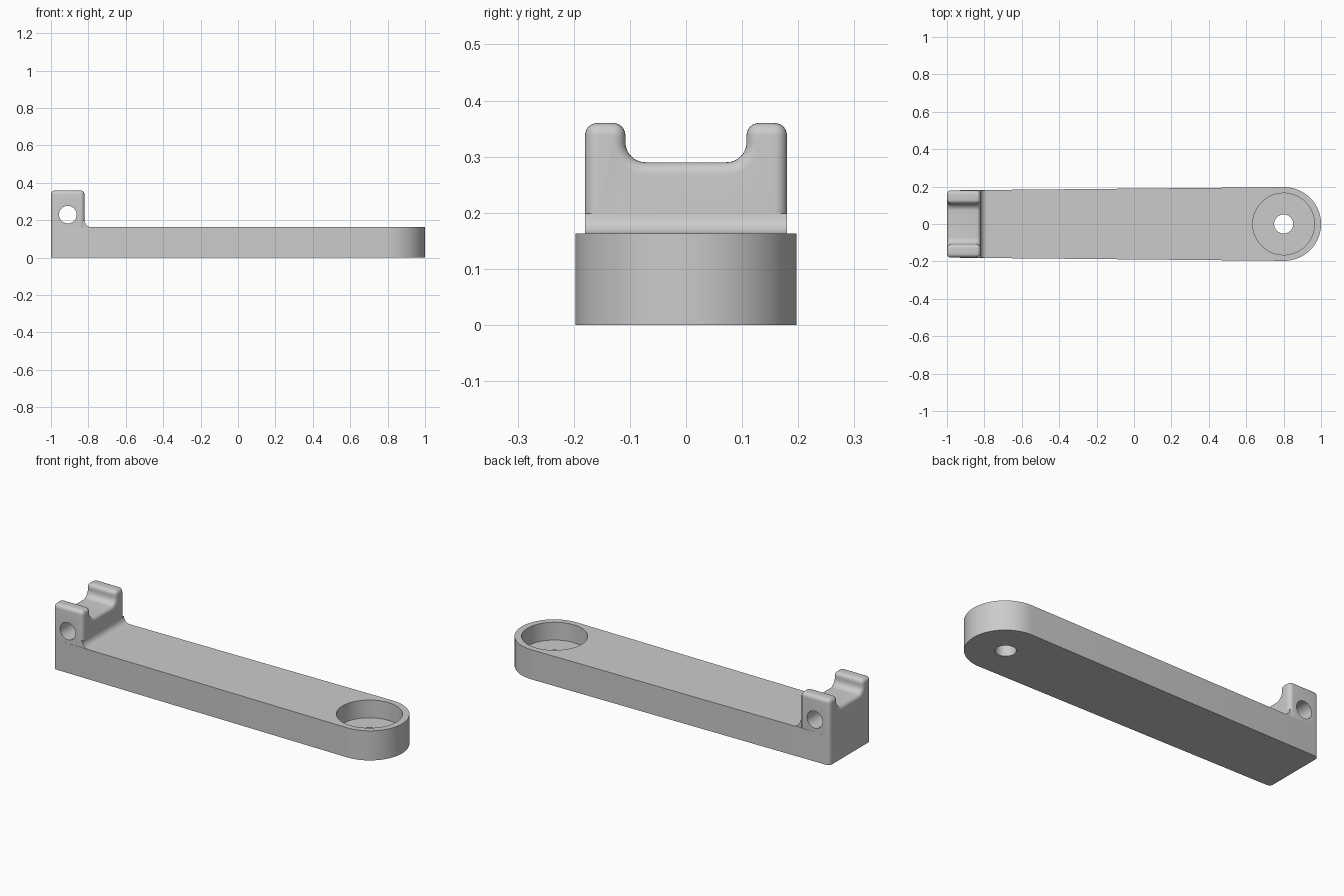
import bpy, bmesh
from math import cos, sin, radians

default = bpy.data.objects.get("Cube")
if default:
    bpy.data.objects.remove(default, do_unlink=True)

TOP = 0.163      # upper surface of the arm
ROUND = 0.022    # edge rounding
HALF = 0.18      # half width at the clevis end

grey = bpy.data.materials.new("plain grey")
grey.use_nodes = True
colour = (0.6, 0.6, 0.6, 1)
grey.diffuse_color = colour
grey.node_tree.nodes["Principled BSDF"].inputs["Base Color"].default_value = colour


def arc(cx, cy, r, start, end, steps):
    angles = [radians(start + (end - start) * i / steps) for i in range(steps + 1)]
    return [(cx + r * cos(a), cy + r * sin(a)) for a in angles]


def prism(name, outline, place, low, high, rounded=False):
    """Extrude a 2D outline; place(u, v, d) turns it into a 3D point."""
    bm = bmesh.new()
    ends = [[bm.verts.new(place(u, v, d)) for u, v in outline] for d in (low, high)]
    bm.faces.new(ends[0])
    bm.faces.new(ends[1])
    for i in range(len(outline)):
        j = (i + 1) % len(outline)
        bm.faces.new((ends[0][i], ends[0][j], ends[1][j], ends[1][i]))
    bmesh.ops.recalc_face_normals(bm, faces=bm.faces)
    if rounded:
        # Round every sharp edge except those resting on the arm
        edges = [e for e in bm.edges if e.calc_face_angle() > radians(30)
                 and max(v.co.z for v in e.verts) > TOP + 0.001]
        bmesh.ops.bevel(bm, geom=edges, offset=ROUND, offset_type='OFFSET',
                        segments=6, profile=0.5, affect='EDGES', clamp_overlap=False)
        bmesh.ops.recalc_face_normals(bm, faces=bm.faces)
    mesh = bpy.data.meshes.new(name)
    bm.to_mesh(mesh)
    bm.free()
    mesh.materials.append(grey)
    obj = bpy.data.objects.new(name, mesh)
    bpy.context.collection.objects.link(obj)
    return obj


def activate(obj):
    bpy.ops.object.select_all(action='DESELECT')
    obj.select_set(True)
    bpy.context.view_layer.objects.active = obj


def drill(target, centre, radius, place, low, high):
    cutter = prism("drill_cutter", arc(*centre, radius, 0, 360, 64)[:-1], place, low, high)
    cutter.hide_render = True
    cut = target.modifiers.new("hole", 'BOOLEAN')
    cut.operation = 'DIFFERENCE'
    cut.solver = 'EXACT'
    cut.object = cutter
    activate(target)
    bpy.ops.object.modifier_apply(modifier=cut.name)
    bpy.data.objects.remove(cutter, do_unlink=True)


def along_z(u, v, d):
    return (u, v, d)


def along_y(u, v, d):
    return (u, d, v)


def along_x(u, v, d):
    return (d, u, v)


# Tapered arm with a round tip
corner = -1 + ROUND
outline = (arc(0.803, 0, 0.197, -90, 90, 48)
           + arc(corner, HALF - ROUND, ROUND, 90, 180, 6)
           + arc(corner, ROUND - HALF, ROUND, 180, 270, 6))
arm = prism("arm", outline, along_z, 0, TOP)

# Round pocket with a through hole in its floor
drill(arm, (0.8, 0), 0.165, along_z, 0.065, 0.3)
drill(arm, (0.8, 0), 0.051, along_z, -0.1, 0.3)

# Clevis block with two horns and a rounded valley
horn_inner, valley, bend = 0.108, 0.29, 0.036
half = ([(HALF, TOP), (HALF, 0.36), (horn_inner, 0.36)]
        + arc(horn_inner - bend, valley + bend, bend, 0, -90, 8))
profile = half + [(-y, z) for y, z in reversed(half)]
clevis = prism("clevis_block", profile, along_x, -1, -0.82, rounded=True)

# Pin hole across the clevis
drill(clevis, (-0.91, 0.23), 0.047, along_y, -0.4, 0.4)

# Concave fillet where the clevis meets the arm
sweep = 0.036
fillet_outline = ([(-0.83, TOP), (-0.83, TOP + sweep)]
                  + arc(-0.82 + sweep, TOP + sweep, sweep, 180, 270, 8))
fillet = prism("base_fillet", fillet_outline, along_y, -HALF, HALF)

for part in (arm, clevis, fillet):
    activate(part)
    bpy.ops.object.shade_smooth_by_angle(angle=radians(30))
